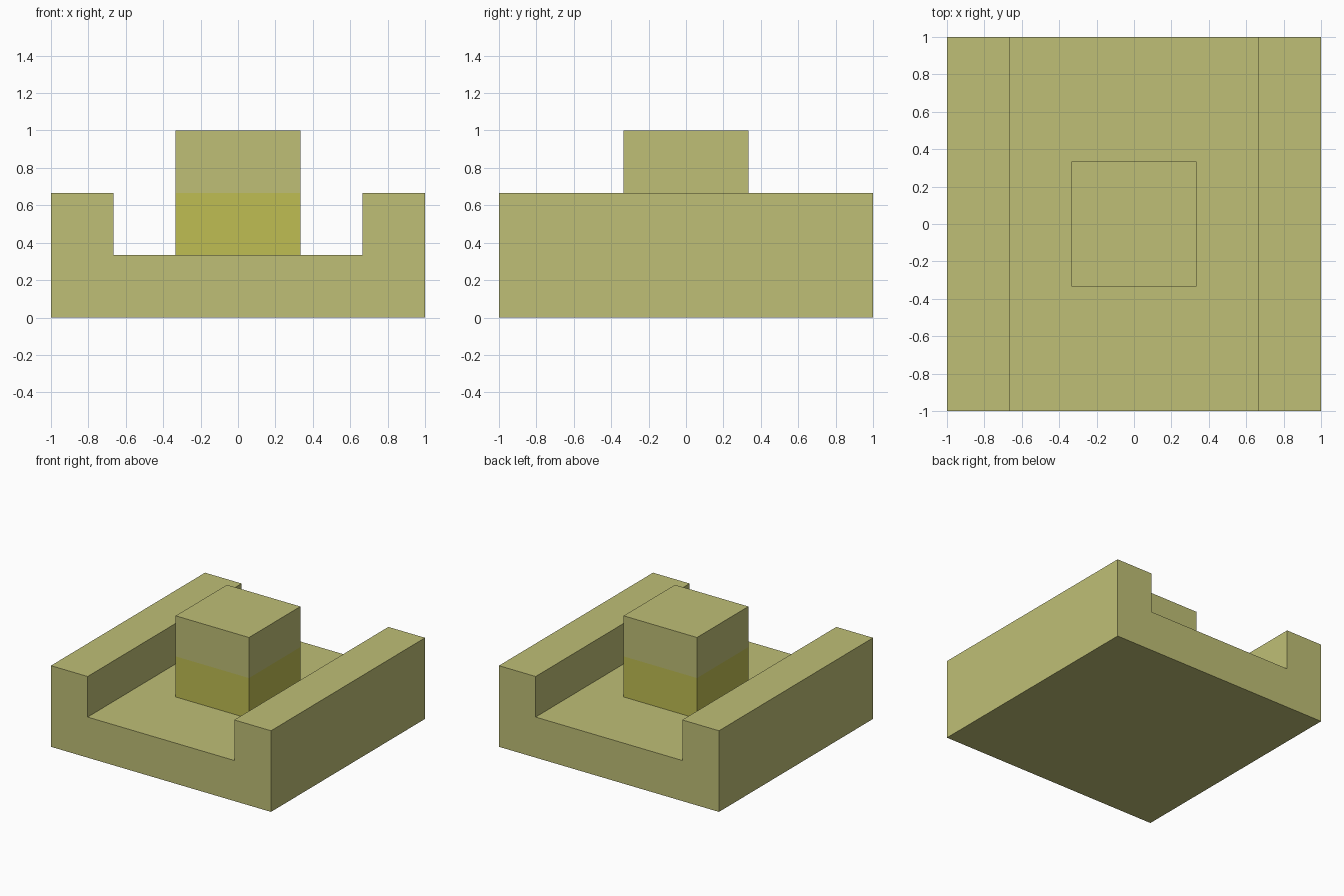
import bpy
import bmesh

cube = bpy.data.objects.get("Cube")
if cube:
    bpy.data.objects.remove(cube, do_unlink=True)


def make_material(name, color):
    mat = bpy.data.materials.new(name)
    mat.use_nodes = True
    mat.diffuse_color = color
    mat.node_tree.nodes["Principled BSDF"].inputs["Base Color"].default_value = color
    return mat


def extrude_profile(name, points, y0, y1, materials):
    """Extrude a closed x-z profile along y."""
    bm = bmesh.new()
    face = bm.faces.new([bm.verts.new((x, y0, z)) for x, z in points])
    result = bmesh.ops.extrude_face_region(bm, geom=[face], use_keep_orig=True)
    moved = [v for v in result["geom"] if isinstance(v, bmesh.types.BMVert)]
    bmesh.ops.translate(bm, verts=moved, vec=(0, y1 - y0, 0))
    bmesh.ops.recalc_face_normals(bm, faces=bm.faces)
    mesh = bpy.data.meshes.new(name)
    bm.to_mesh(mesh)
    bm.free()
    for mat in materials:
        mesh.materials.append(mat)
    obj = bpy.data.objects.new(name, mesh)
    bpy.context.collection.objects.link(obj)
    return obj


khaki = make_material("khaki", (0.52, 0.52, 0.18, 1))
yellow = make_material("olive_yellow", (0.52, 0.51, 0.084, 1))

T = 1 / 3

# Channel base with a raised rail along each side
half = [(1, 0), (1, 2 * T), (2 * T, 2 * T), (2 * T, T)]
channel = half + [(-x, z) for x, z in reversed(half)]
extrude_profile("channel_base", channel, -1, 1, [khaki])

# Central block: side walls split at rail height, lower band yellow
block_half = [(T, T), (T, 2 * T), (T, 1)]
block_profile = block_half + [(-x, z) for x, z in reversed(block_half)]
block = extrude_profile("center_block", block_profile, -T, T, [khaki, yellow])
bm = bmesh.new()
bm.from_mesh(block.data)
bmesh.ops.bisect_plane(bm, geom=bm.verts[:] + bm.edges[:] + bm.faces[:],
                       plane_co=(0, 0, 2 * T), plane_no=(0, 0, 1))
# The underside rests on the channel floor, so it is left open
bmesh.ops.delete(bm, geom=[f for f in bm.faces if f.normal.z < -0.5],
                 context="FACES_ONLY")
for f in bm.faces:
    f.material_index = 1 if f.calc_center_median().z < 2 * T else 0
bm.to_mesh(block.data)
bm.free()
